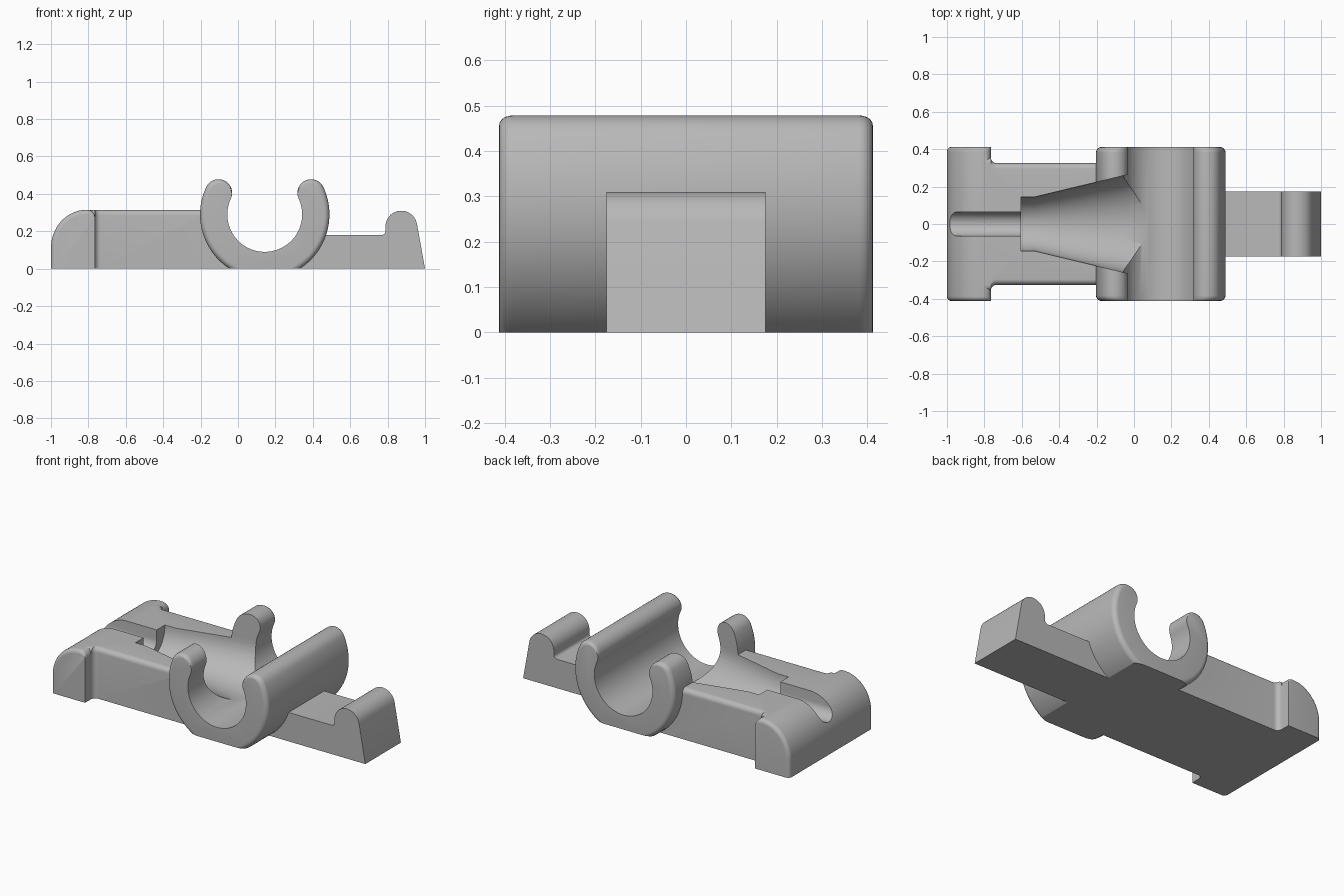
import bpy, bmesh
from math import sin, cos, radians

if "Cube" in bpy.data.objects:
    bpy.data.objects.remove(bpy.data.objects["Cube"], do_unlink=True)

grey = bpy.data.materials.new("plain grey")
grey.use_nodes = True
colour = (0.48, 0.48, 0.48, 1)
grey.diffuse_color = colour
grey.node_tree.nodes["Principled BSDF"].inputs["Base Color"].default_value = colour


def arc(cx, cy, r, a0, a1, n, ry=None):
    """Points on a circular or elliptical arc, in degrees."""
    steps = [radians(a0 + (a1 - a0) * i / n) for i in range(n + 1)]
    return [(cx + r * cos(a), cy + (ry or r) * sin(a)) for a in steps]


def loft(name, rings):
    """Solid skinned through matching rings of points."""
    bm = bmesh.new()
    loops = [[bm.verts.new(p) for p in ring] for ring in rings]
    for a, b in zip(loops, loops[1:]):
        for i in range(len(a)):
            j = (i + 1) % len(a)
            bm.faces.new((a[i], a[j], b[j], b[i]))
    bm.faces.new(loops[0])
    bm.faces.new(loops[-1])
    bmesh.ops.recalc_face_normals(bm, faces=bm.faces)
    mesh = bpy.data.meshes.new(name)
    bm.to_mesh(mesh)
    bm.free()
    mesh.materials.append(grey)
    obj = bpy.data.objects.new(name, mesh)
    bpy.context.collection.objects.link(obj)
    return obj


def rounding(edge, radius):
    """Pairs of inset and position that round off an end at the given edge."""
    return [(radius * (1 - cos(radians(a))), edge - radius * (1 - sin(radians(a))))
            for a in range(0, 91, 15)]


def side_prism(name, profile, half):
    """Extrude an x-z profile across the width."""
    return loft(name, [[(x, y, z) for x, z in profile] for y in (-half, half)])


def rounded_prism(name, profile, half, radius):
    """Extrude an inset-dependent x-z profile, rounding both ends."""
    ends = rounding(half, radius)
    stations = [(d, -y) for d, y in reversed(ends)] + ends
    return loft(name, [[(x, y, z) for x, z in profile(d)] for d, y in stations])


def combine(target, other, operation):
    """Apply a boolean and discard the second solid."""
    mod = target.modifiers.new("combine", 'BOOLEAN')
    mod.operation, mod.object, mod.solver = operation, other, 'EXACT'
    bpy.ops.object.select_all(action='DESELECT')
    bpy.context.view_layer.objects.active = target
    target.select_set(True)
    bpy.ops.object.modifier_apply(modifier=mod.name)
    bpy.data.objects.remove(other, do_unlink=True)


WIDE, BODY, TOP, UNDER = 0.412, 0.325, 0.315, -0.05
CX, CZ, BORE, RING, TIP = 0.143, 0.29, 0.2, 0.346, 25


# Narrow body, flared into the end block by small fillets, with rounded top edges
def body_plan(d):
    side = ([(-0.808, BODY + 0.03 - d)] + arc(-0.735, BODY + 0.03 - d, 0.03, 180, 270, 6)
            + [(0.1, BODY - d)])
    return side + [(x, -y) for x, y in reversed(side)]


body = loft("clip_base", [[(x, y, z) for x, y in body_plan(d)]
                          for d, z in [(0, UNDER)] + rounding(TOP, 0.03)])
combine(body, side_prism("bore_cutter", arc(CX, CZ, 0.24, 0, 354, 59), 0.6), 'DIFFERENCE')


# Rounded end block
def block_profile(d):
    return ([(-1 + d, UNDER), (-0.765, UNDER)]
            + arc(-0.805, TOP - 0.04, 0.04, 0, 90, 6, 0.04 - d)
            + arc(-0.81, 0.11, 0.19 - d, 90, 180, 20, 0.205 - d))


# Open ring with round-capped arms
def ring_profile(d):
    outer = RING - d
    mid, cap = (outer + BORE) / 2, (outer - BORE) / 2
    dx, tip_z = mid * cos(radians(TIP)), CZ + mid * sin(radians(TIP))
    return (arc(CX, CZ, outer, 180 - TIP, 360 + TIP, 60)
            + arc(CX + dx, tip_z, cap, TIP, TIP + 180, 16)[1:]
            + arc(CX, CZ, BORE, 360 + TIP, 180 - TIP, 60)[1:]
            + arc(CX - dx, tip_z, cap, -TIP, 180 - TIP, 16)[1:-1])


# Tongue with an upright rounded hook
hook = ([(0.33, UNDER), (1, UNDER), (1, 0)] + arc(0.873, 0.225, 0.085, 10.3, 180, 18)
        + arc(0.768, 0.2, 0.02, 0, -90, 4) + [(0.33, 0.18)])

for part in (rounded_prism("end_block", block_profile, WIDE, 0.025),
             rounded_prism("open_ring", ring_profile, WIDE, 0.03),
             side_prism("hook_tongue", hook, 0.175)):
    combine(body, part, 'UNION')


def trough(name, stations):
    """Open-topped U channel through stations of x, half width, axis height, depth."""
    return loft(name, [[(x, y, z) for y, z in
                        [(w, 0.7)] + arc(0, h, w, 0, -180, 32, d) + [(-w, 0.7)]]
                       for x, w, h, d in stations])


# Widening seat, cable groove and flat underside
combine(body, trough("seat_cutter", [(-0.605, 0.145, TOP, 0.165), (-0.53, 0.145, TOP, 0.165),
                                     (-0.05, 0.26, TOP, 0.21), (CX, 0.305, TOP, 0.215)]),
        'DIFFERENCE')
combine(body, trough("groove_cutter", [(-1.1, 0.064, 0.255, 0.064),
                                       (-0.55, 0.064, 0.255, 0.064)]), 'DIFFERENCE')
combine(body, side_prism("floor_cutter", [(-2, -1), (2, -1), (2, 0), (-2, 0)], 1), 'DIFFERENCE')

body.select_set(True)
bpy.ops.object.shade_smooth_by_angle(angle=radians(32))
